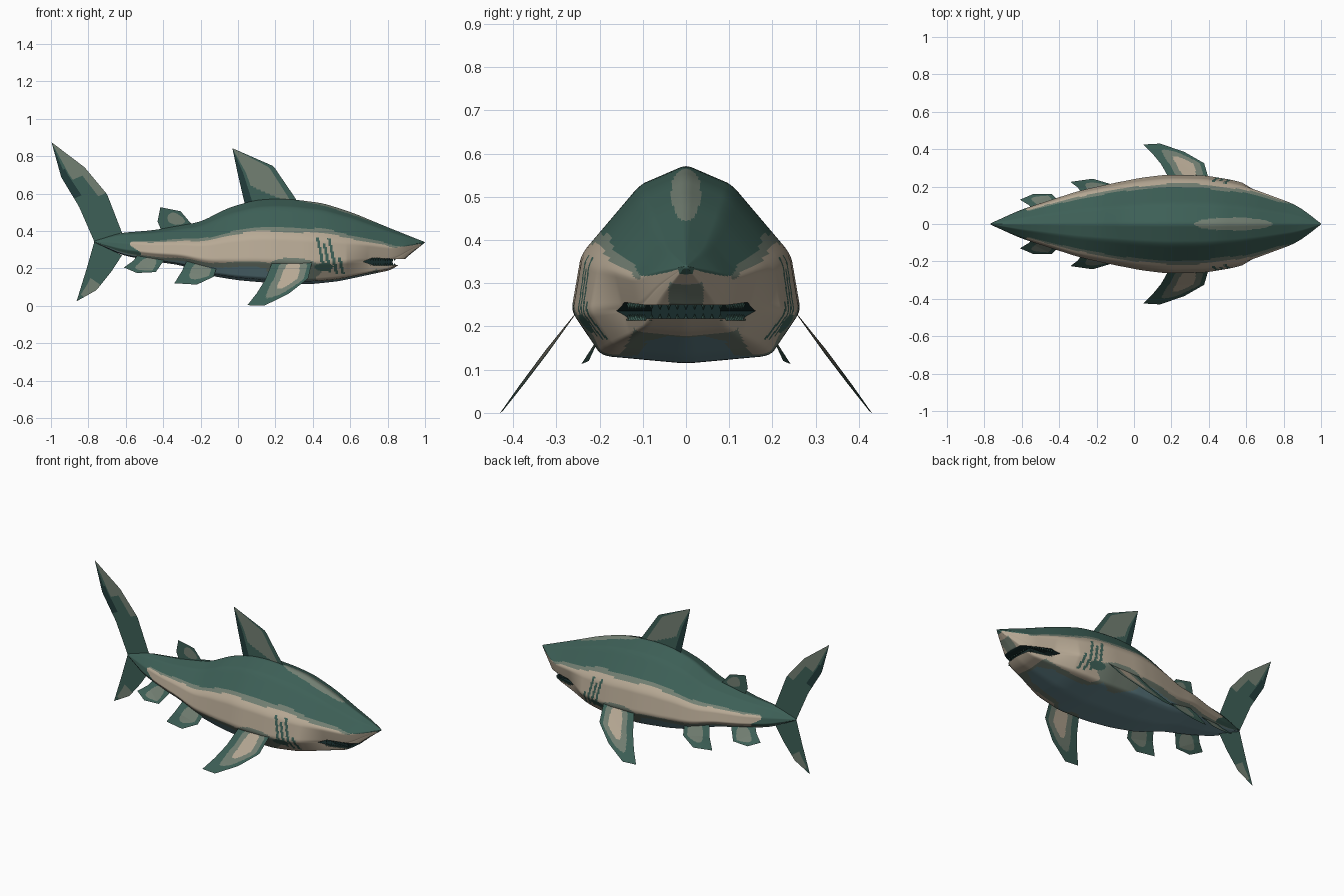
import bpy, bmesh, math
from mathutils import Vector

if "Cube" in bpy.data.objects:
    bpy.data.objects.remove(bpy.data.objects["Cube"], do_unlink=True)

# Colours, in material slot order
def srgb(c):
    return c / 12.92 if c <= 0.04045 else ((c + 0.055) / 1.055) ** 2.4

COLOURS = [("dark_teal", (0.24, 0.375, 0.34)), ("grey_green", (0.45, 0.50, 0.45)),
           ("warm_taupe", (0.72, 0.665, 0.585)), ("slate_blue", (0.40, 0.53, 0.56)),
           ("mouth_dark", (0.09, 0.17, 0.17)), ("deep_teal", (0.13, 0.235, 0.23))]
MATS = []
for name, rgb in COLOURS:
    m = bpy.data.materials.new(name)
    m.use_nodes = True
    lin = (*[srgb(c) for c in rgb], 1)
    m.diffuse_color = lin
    bsdf = m.node_tree.nodes["Principled BSDF"]
    bsdf.inputs["Base Color"].default_value = lin
    bsdf.inputs["Roughness"].default_value = 0.8
    MATS.append(m)
TEAL, GREY, TAUPE, SLATE, DARK, DEEP = range(6)


def make_object(name, bm):
    me = bpy.data.meshes.new(name)
    bm.to_mesh(me)
    bm.free()
    for m in MATS:
        me.materials.append(m)
    ob = bpy.data.objects.new(name, me)
    bpy.context.scene.collection.objects.link(ob)
    return ob


def lerp_table(table, x):
    for (a, va), (b, vb) in zip(table, table[1:]):
        if x <= b:
            return va + (vb - va) * (x - a) / (b - a)
    return table[-1][1]


def soft(table, x):
    # Piecewise line, slightly rounded at its corners
    w = max(0, min(0.04, x - table[0][0], table[-1][0] - x))
    return sum(lerp_table(table, x + w * k / 3) for k in range(-3, 4)) / 7


# Body outlines: top, bottom and half width along x
X0, X1 = -0.77, 1.0
TOP = [(X0, .345), (-.63, .39), (-.45, .405), (-.2, .45), (-.05, .527), (.09, .567),
       (.2, .575), (.31, .57), (.46, .55), (.62, .497), (.81, .417), (X1, .34)]
BOTTOM = [(X0, .34), (-.62, .27), (-.47, .24), (-.3, .215), (-.15, .16), (0, .135), (.2, .118),
          (.38, .113), (.54, .13), (.7, .165), (.84, .195), (.89, .25), (X1, .338)]
WIDTH = [(X0, .002), (-.61, .075), (-.45, .128), (-.29, .18), (-.13, .216), (.03, .248),
         (.17, .266), (.38, .262), (.54, .235), (.67, .194), (.86, .116), (.92, .072), (X1, .002)]
# Half cross-section: width factor, height factor
SECTION = [(0, 1), (.40, .90), (.915, .546), (1, .26), (.745, .04), (0, 0)]
PER = 18


def section_ring():
    keys = SECTION + [(-w, h) for w, h in SECTION[-2:0:-1]]
    n = len(keys)
    raw = []
    for i in range(n):
        a, b = Vector(keys[i]), Vector(keys[(i + 1) % n])
        raw += [a.lerp(b, k / PER) for k in range(PER)]
    c = len(raw)
    return [sum((raw[(i + k) % c] for k in range(-2, 3)), Vector((0, 0))) / 5 for i in range(c)]


def half_width(x, h):
    # Cheeks are hollowed around the mouth
    hollow = max(0, min(1, (x - .58) / .12)) * max(0, 1 - abs(h - .25) / .3)
    return soft(WIDTH, x) * (1 - .2 * hollow)


# Heights of the colour borders along x
BACK_EDGE = [(X0, .65), (0, .66), (.5, .67), (.78, .63), (.9, .5), (X1, .4)]
BELLY_EDGE = [(-.68, .10), (-.4, .08), (-.25, .13), (0, .18), (.15, .17), (.3, .08),
              (.5, .08), (.65, .04), (.74, .015), (.78, -.1)]
# Gill slits: x at the top, lower and upper height
GILLS = [(.425, .22, .56), (.455, .12, .50), (.487, .10, .57), (.52, .09, .32)]


def body_colour(x, y, h):
    wob = .009 * math.sin(x * 17)
    if h > .8 and math.hypot((x - .53) / .21, y / .034) < 1:
        return GREY
    edge = lerp_table(BACK_EDGE, x) + wob
    if h > edge or (x < -.55 + .03 * math.sin(h * 9) and h > .12) or x > .975:
        return TEAL
    if h > edge - .05 and x < .85:
        return GREY
    for gx, lo, hi in GILLS:
        if lo < h < hi and abs(x - gx - (.56 - h) * .09) < .008:
            return TEAL
    # Teal patch below the gills, pale patches at the pectoral fins and the snout
    if math.hypot((x - .46) / .05, (h - .20) / .05) < 1:
        return TEAL
    if math.hypot((x - .30) / .15, (h - .17) / .14) < 1:
        return GREY
    if .89 < x < .95 and h < .12 and abs(y) < .04:
        return GREY
    # The belly patch narrows towards the throat
    belly = lerp_table(BELLY_EDGE, x) + wob
    reach = lerp_table([(.3, .3), (.45, .12), (.74, .08)], x)
    if h < belly and abs(y) < reach:
        return SLATE
    if h < belly + .07 and x < .76 and abs(y) < reach + .04:
        return GREY
    return TAUPE


def build_body(steps=240):
    bm = bmesh.new()
    ring = section_ring()
    n = len(ring)
    xs = [X0 + (X1 - X0) * i / steps for i in range(1, steps)]
    rows = []
    for x in xs:
        t, b = soft(TOP, x), soft(BOTTOM, x)
        rows.append([bm.verts.new((x, p[0] * half_width(x, p[1]), b + p[1] * (t - b))) for p in ring])
    for i in range(len(rows) - 1):
        for j in range(n):
            k = (j + 1) % n
            f = bm.faces.new((rows[i][j], rows[i][k], rows[i + 1][k], rows[i + 1][j]))
            c = f.calc_center_median()
            f.material_index = body_colour(c.x, c.y, (ring[j][1] + ring[k][1]) / 2)
    for row, tip in ((rows[0], (X0, 0, .342)), (rows[-1], (X1, 0, .339))):
        v = bm.verts.new(tip)
        for j in range(n):
            bm.faces.new((row[j], row[(j + 1) % n], v))
    bmesh.ops.recalc_face_normals(bm, faces=bm.faces)
    return make_object("body", bm)


def prism(name, profile, half):
    bm = bmesh.new()
    f = bm.faces.new([bm.verts.new((x, -half, z)) for x, z in profile])
    out = bmesh.ops.extrude_face_region(bm, geom=[f])["geom"]
    bmesh.ops.translate(bm, vec=(0, 2 * half, 0), verts=[g for g in out if isinstance(g, bmesh.types.BMVert)])
    bmesh.ops.recalc_face_normals(bm, faces=bm.faces)
    for f in bm.faces:
        f.material_index = DARK
    return make_object(name, bm)


# Body with the mouth cut out
body = build_body()
cutter = prism("mouth_cutter", [(.67, .236), (.72, .256), (.84, .250), (.95, .248),
                                (.95, .218), (.84, .218), (.73, .214)], .3)
cutter.hide_render = True
mod = body.modifiers.new("mouth", "BOOLEAN")
mod.operation, mod.solver, mod.object = "DIFFERENCE", "EXACT", cutter
bpy.context.view_layer.objects.active = body
body.select_set(True)
bpy.ops.object.modifier_apply(modifier=mod.name)
bpy.data.objects.remove(cutter, do_unlink=True)
bpy.ops.object.shade_smooth_by_angle(angle=math.radians(50))
prism("mouth_lining", [(.67, .236), (.72, .258), (.825, .254), (.825, .212), (.73, .210)], .08)

# Teeth along both jaws
bm = bmesh.new()
spots = [(.71 + .013 * k, s * .93 * half_width(.71 + .013 * k, .25)) for k in range(10) for s in (-1, 1)]
spots += [(.838, -.08 + .02 * k) for k in range(9)]
for x, y in spots:
    for z, d in ((.254, -1), (.214, 1)):
        tip = bm.verts.new((x, y, z + d * .016))
        base = [bm.verts.new((x + .006 * math.cos(a), y + .006 * math.sin(a), z))
                for a in (0, math.pi / 2, math.pi, math.pi * 1.5)]
        for j in range(4):
            bm.faces.new((base[j], base[(j + 1) % 4], tip))
bmesh.ops.recalc_face_normals(bm, faces=bm.faces)
for f in bm.faces:
    f.material_index = TEAL
make_object("teeth", bm)


# Thin fin between a trailing and a leading edge, coloured by (u across, v along)
def fin(name, trail, lead, colour, side=1, n=40):
    def point(edge, v):
        s = v * (len(edge) - 1)
        i = min(int(s), len(edge) - 2)
        p = Vector(edge[i]).lerp(Vector(edge[i + 1]), s - i)
        return Vector((p.x, p.y * side, p.z))
    bm = bmesh.new()
    grid = [[bm.verts.new(point(trail, i / n).lerp(point(lead, i / n), j / n)) for j in range(n + 1)]
            for i in range(n + 1)]
    for i in range(n):
        for j in range(n):
            q = (grid[i][j], grid[i][j + 1], grid[i + 1][j + 1], grid[i + 1][j])
            f = bm.faces.new(q if side > 0 else q[::-1])
            f.material_index = colour((j + .5) / n, (i + .5) / n)
    bmesh.ops.remove_doubles(bm, verts=bm.verts, dist=1e-5)
    return make_object(name, bm)


def flat(pts):
    return [(x, 0, z) for x, z in pts]


def spot(cu, cv, ru, rv, core):
    # Grey oval, with a taupe core when core > 0
    def rule(u, v):
        d = math.hypot((u - cu) / ru, (v - cv) / rv)
        return TAUPE if d < core else GREY if d < 1 else TEAL
    return rule


def dorsal_colour(u, v):
    if u < .15:
        return DEEP
    return GREY if .22 < u < .88 and v + .35 * u > .58 else TEAL


def tail_colour(u, v):
    if u < (.28 if v < .72 else .18) and v > .42:
        return DEEP
    return GREY if (v > .6 and u > .32) or (v > .34 and u > .72) else TEAL


# Centre-line fins
fin("dorsal_fin", flat([(.05, .50), (.03, .57), (0, .70), (-.03, .842)]),
    flat([(.34, .50), (.31, .57), (.19, .746), (-.03, .842)]), dorsal_colour)
fin("second_dorsal_fin", flat([(-.40, .38), (-.43, .45), (-.415, .527)]),
    flat([(-.23, .42), (-.26, .45), (-.307, .505)]), spot(.6, .6, .28, .28, 0))
fin("upper_tail_lobe", flat([(-.767, .34), (-.85, .53), (-.945, .687), (-.997, .874)]),
    flat([(-.62, .39), (-.70, .596), (-.82, .74), (-.997, .874)]), tail_colour)
fin("lower_tail_lobe", flat([(-.767, .345), (-.81, .195), (-.863, .024)]),
    flat([(-.62, .27), (-.676, .184), (-.757, .083), (-.863, .024)]),
    lambda u, v: GREY if .58 < v < .88 and u > .35 else TEAL)

# Paired fins
for side, word in ((1, "left"), (-1, "right")):
    fin(word + "_pectoral_fin",
        [(.19, .24, .25), (.145, .32, .138), (.10, .375, .066), (.05, .425, .003)],
        [(.40, .24, .25), (.375, .325, .145), (.27, .385, .064), (.14, .43, 0)],
        spot(.55, .27, .36, .52, .55), side)
    fin(word + "_pelvic_fin",
        [(-.27, .15, .25), (-.30, .195, .185), (-.34, .225, .12)],
        [(-.10, .15, .25), (-.13, .215, .155), (-.22, .242, .113)],
        spot(.55, .4, .3, .36, 0), side)
    fin(word + "_anal_fin",
        [(-.53, .07, .28), (-.56, .10, .24), (-.61, .13, .205)],
        [(-.38, .10, .265), (-.44, .16, .18), (-.54, .16, .175)],
        spot(.55, .45, .3, .36, 0), side)
